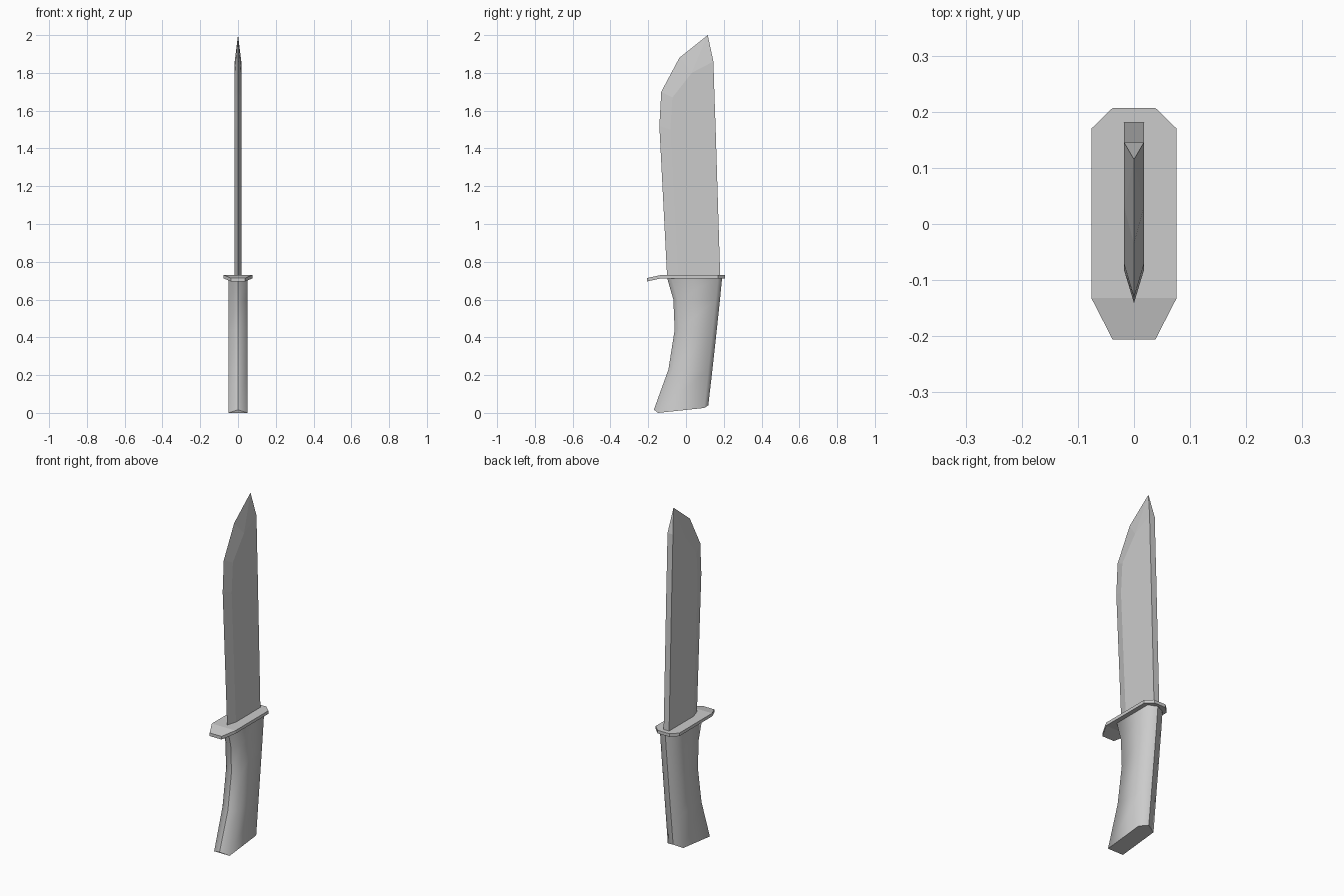
import bpy, bmesh

if "Cube" in bpy.data.objects:
    bpy.data.objects.remove(bpy.data.objects["Cube"])


def loft(name, rings, smooth=False, sharp_centre=False):
    """Skin closed rings of points in order, cap both ends, merge collapsed points."""
    bm = bmesh.new()
    loops = [[bm.verts.new(p) for p in ring] for ring in rings]
    n = len(loops[0])
    side = []
    for a, b in zip(loops, loops[1:]):
        for i in range(n):
            j = (i + 1) % n
            side.append(bm.faces.new((a[i], a[j], b[j], b[i])))
    bm.faces.new(loops[0])
    bm.faces.new(loops[-1])
    for f in side:
        f.smooth = smooth
    bmesh.ops.remove_doubles(bm, verts=bm.verts, dist=1e-4)
    bmesh.ops.recalc_face_normals(bm, faces=bm.faces)
    if sharp_centre:
        for e in bm.edges:
            on_centre = all(abs(v.co.x) < 1e-5 for v in e.verts)
            capped = not all(f.smooth for f in e.link_faces)
            if on_centre or capped:
                e.smooth = False
    mesh = bpy.data.meshes.new(name)
    bm.to_mesh(mesh)
    bm.free()
    obj = bpy.data.objects.new(name, mesh)
    bpy.context.collection.objects.link(obj)
    return obj


# Blade: flat sides with a ground cutting edge; (y, z) of edge, shoulder, spine
T = 0.0175
stations = [
    ((-0.10, 0.72), (-0.043, 0.72), (0.181, 0.72)),
    ((-0.141, 1.52), (-0.083, 1.50), (0.157, 1.50)),
    ((-0.131, 1.70), (-0.072, 1.67), (0.151, 1.67)),
    ((-0.035, 1.88), (0.03, 1.80), (0.145, 1.86)),
]
blade_rings = [[(0, *e), (T, *s), (T, *b), (-T, *b), (-T, *s)] for e, s, b in stations]
blade_rings.append([(0, 0.115, 2.0)] * 5)


def loft_pointed(name, rings):
    """Loft whose last ring is a single point."""
    bm = bmesh.new()
    loops = [[bm.verts.new(p) for p in r] for r in rings[:-1]]
    tip = bm.verts.new(rings[-1][0])
    n = len(loops[0])
    for i in range(n):
        j = (i + 1) % n
        for a, b in zip(loops, loops[1:]):
            bm.faces.new((a[i], a[j], b[j], b[i]))
        bm.faces.new((loops[-1][i], loops[-1][j], tip))
    bm.faces.new(loops[0])
    bmesh.ops.recalc_face_normals(bm, faces=bm.faces)
    mesh = bpy.data.meshes.new(name)
    bm.to_mesh(mesh)
    bm.free()
    obj = bpy.data.objects.new(name, mesh)
    bpy.context.collection.objects.link(obj)
    return obj


loft_pointed("blade", blade_rings)

# Guard: chamfered plate with a drooping front; (y, half width, top z)
guard_rings = []
for y, w, z in [(-0.206, 0.038, 0.714), (-0.132, 0.076, 0.73),
                (0.17, 0.076, 0.73), (0.207, 0.038, 0.73)]:
    b = z - 0.018
    guard_rings.append([(-w, y, b), (w, y, b), (w, y, z), (-w, y, z)])
loft("guard", guard_rings)

# Handle: six-sided grip; (front y, front z, back y, back z, corner drop)
W, S = 0.05, 0.022
handle_rings = []
for fy, fz, by, bz, d in [(-0.17, 0.017, 0.118, 0.04, 0.014),
                          (-0.093, 0.23, 0.14, 0.23, 0),
                          (-0.06, 0.44, 0.163, 0.44, 0),
                          (-0.067, 0.60, 0.18, 0.60, 0),
                          (-0.10, 0.715, 0.191, 0.715, 0)]:
    handle_rings.append([(0, fy, fz), (W, fy + S, fz - d - 0.003 * (d > 0)),
                         (W, by - S, bz - d), (0, by, bz),
                         (-W, by - S, bz - d), (-W, fy + S, fz - d - 0.003 * (d > 0))])
loft("handle", handle_rings, smooth=True, sharp_centre=True)
